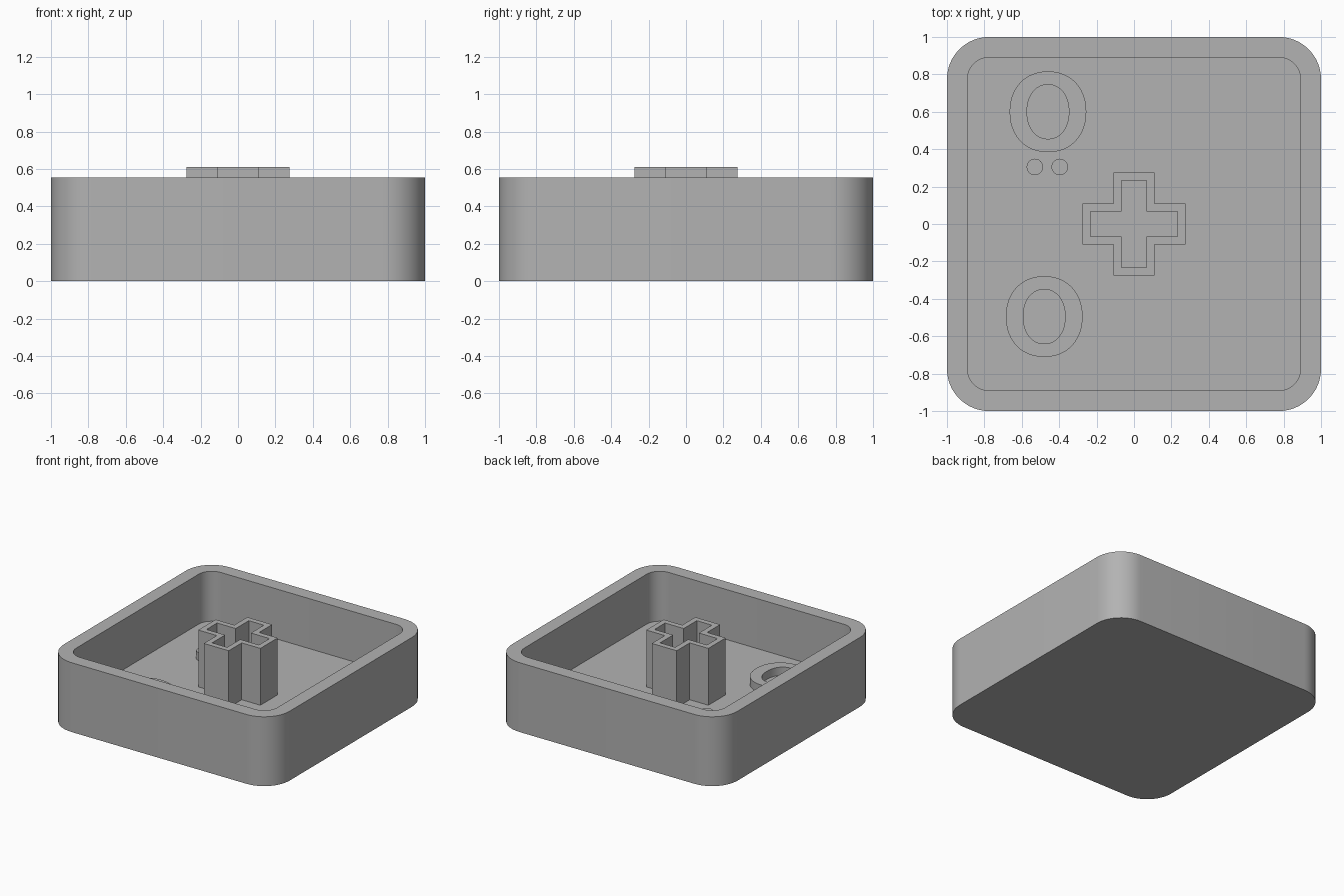
import bpy, bmesh, math

if "Cube" in bpy.data.objects:
    bpy.data.objects.remove(bpy.data.objects["Cube"])

FLOOR, RIM, STEM_TOP, BOSS_TOP = 0.155, 0.555, 0.61, 0.22

grey = bpy.data.materials.new("plain grey")
grey.diffuse_color = (0.45, 0.45, 0.45, 1)
grey.use_nodes = True
grey.node_tree.nodes["Principled BSDF"].inputs["Base Color"].default_value = grey.diffuse_color


def rounded_square(half, radius, steps=12):
    pts = []
    for q, (sx, sy) in enumerate([(1, 1), (-1, 1), (-1, -1), (1, -1)]):
        for i in range(steps + 1):
            a = math.pi / 2 * (q + i / steps)
            pts.append((sx * (half - radius) + radius * math.cos(a),
                        sy * (half - radius) + radius * math.sin(a)))
    return pts


def oval(cx, cy, rx, ry, power=2.0, n=48):
    pts = []
    for i in range(n):
        c, s = math.cos(2 * math.pi * i / n), math.sin(2 * math.pi * i / n)
        pts.append((cx + rx * math.copysign(abs(c) ** (2 / power), c),
                    cy + ry * math.copysign(abs(s) ** (2 / power), s)))
    return pts


def plus(length, width):
    quarter = [(length, -width), (length, width), (width, width)]
    pts = []
    for k in range(4):
        c, s = [(1, 0), (0, 1), (-1, 0), (0, -1)][k]
        pts += [(x * c - y * s, x * s + y * c) for x, y in quarter]
    return pts


def stack(name, loops, cap_start=False, cap_end=False, closed=False):
    """Bridge a sequence of (outline, z) loops into one surface."""
    bm = bmesh.new()
    rows = [[bm.verts.new((x, y, z)) for x, y in pts] for pts, z in loops]
    pairs = list(zip(rows, rows[1:]))
    if closed:
        pairs.append((rows[-1], rows[0]))
    n = len(rows[0])
    for a, b in pairs:
        for i in range(n):
            j = (i + 1) % n
            bm.faces.new((a[i], a[j], b[j], b[i]))
    if cap_start:
        bm.faces.new(rows[0][::-1])
    if cap_end:
        bm.faces.new(rows[-1])
    bmesh.ops.recalc_face_normals(bm, faces=bm.faces)
    mesh = bpy.data.meshes.new(name)
    bm.to_mesh(mesh)
    bm.free()
    mesh.materials.append(grey)
    obj = bpy.data.objects.new(name, mesh)
    bpy.context.collection.objects.link(obj)
    bpy.ops.object.select_all(action='DESELECT')
    obj.select_set(True)
    bpy.context.view_layer.objects.active = obj
    bpy.ops.object.shade_smooth_by_angle(angle=math.radians(30))
    return obj


def tube(name, outer, inner, top):
    z = FLOOR - 0.02  # sunk slightly into the floor
    stack(name, [(outer, z), (outer, top), (inner, top), (inner, z)], closed=True)


# Open tray with rounded corners
outer, inner = rounded_square(1.0, 0.225), rounded_square(0.89, 0.115)
stack("tray", [(outer, 0), (outer, RIM), (inner, RIM), (inner, FLOOR)],
      cap_start=True, cap_end=True)

# Hollow plus-shaped stem in the middle
tube("stem", plus(0.275, 0.11), plus(0.232, 0.067), STEM_TOP)

# Raised oval rings on the floor
for name, cx, cy in [("back_ring", -0.46, 0.6), ("front_ring", -0.48, -0.495)]:
    tube(name, oval(cx, cy, 0.205, 0.216, 2.15), oval(cx, cy, 0.112, 0.145, 2.15), BOSS_TOP)

# Small round studs
for name, cx in [("left_stud", -0.53), ("right_stud", -0.397)]:
    disc = oval(cx, 0.305, 0.044, 0.044, n=32)
    stack(name, [(disc, FLOOR - 0.02), (disc, BOSS_TOP)], cap_start=True, cap_end=True)
